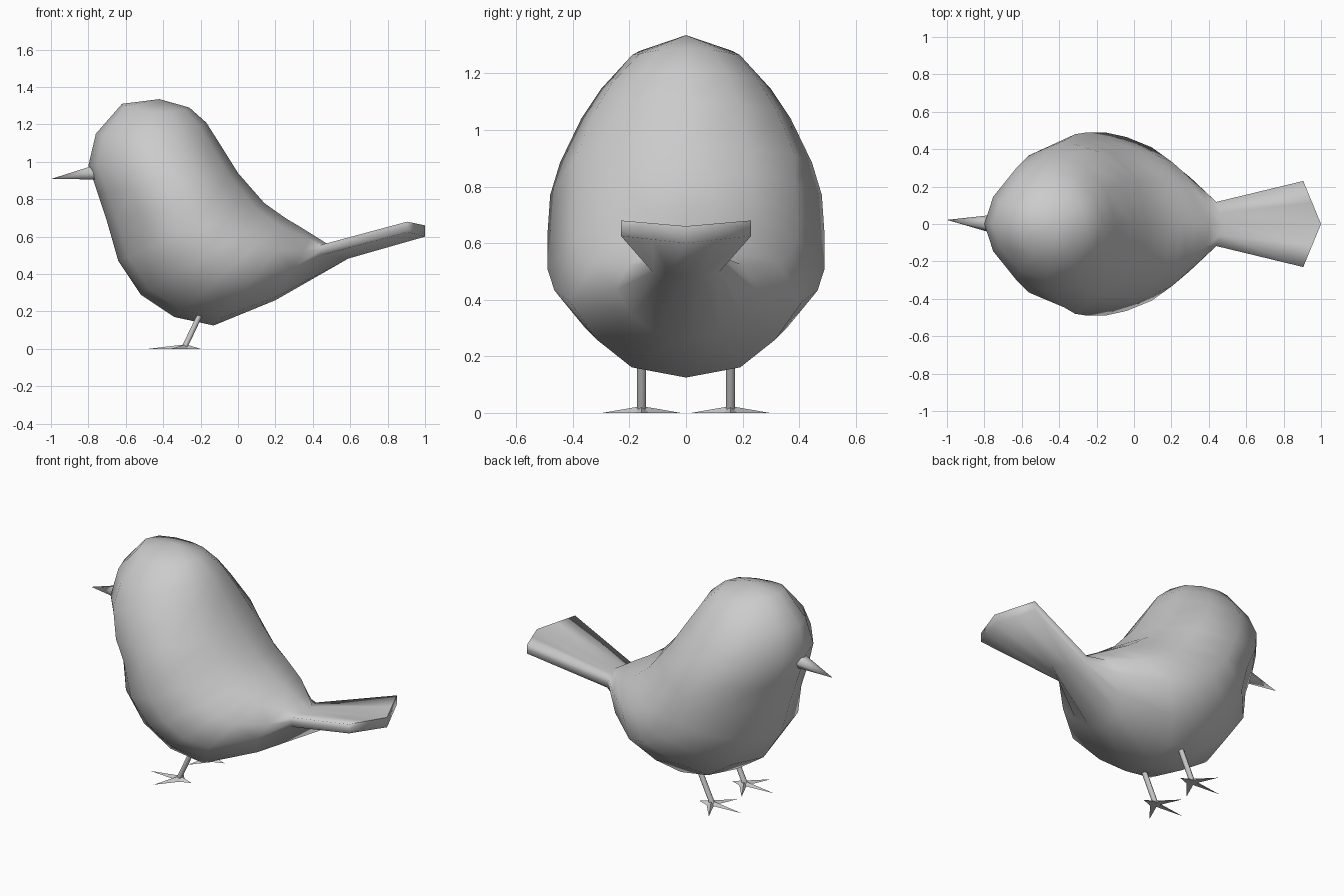
import bpy, bmesh
from math import sin, cos, pi, radians
from mathutils import Vector

if "Cube" in bpy.data.objects:
    bpy.data.objects.remove(bpy.data.objects["Cube"])


def finish(name, bm, angle=None):
    bmesh.ops.recalc_face_normals(bm, faces=bm.faces[:])
    mesh = bpy.data.meshes.new(name)
    bm.to_mesh(mesh)
    bm.free()
    obj = bpy.data.objects.new(name, mesh)
    bpy.context.collection.objects.link(obj)
    bpy.ops.object.select_all(action='DESELECT')
    obj.select_set(True)
    bpy.context.view_layer.objects.active = obj
    if angle:
        bpy.ops.object.shade_smooth_by_angle(angle=radians(angle))
    return obj


def loft(bm, rings):
    """Join closed rings of points; a ring of one point is a tip."""
    loops = [[bm.verts.new(p) for p in ring] for ring in rings]
    for a, b in zip(loops, loops[1:]):
        n = max(len(a), len(b))
        for i in range(n):
            j = (i + 1) % n
            if len(a) == 1:
                bm.faces.new((a[0], b[i], b[j]))
            elif len(b) == 1:
                bm.faces.new((a[i], b[0], a[j]))
            else:
                bm.faces.new((a[i], b[i], b[j], a[j]))
    # Caps are two halves, so a creased end stays clean
    for end in (loops[0], loops[-1]):
        if len(end) > 2:
            h = len(end) // 2
            bm.faces.new(end[:h + 1])
            bm.faces.new(end[h:] + end[:1])


def tail_ring(under, low, high, over):
    """Twelve points round the blade: underside centre, corners, top centre."""
    under, low, high, over = map(Vector, (under, low, high, over))
    half = [under, (under + low) / 2, low, (low + high) / 2,
            high, (high + over) / 2, over]
    return half + [Vector((p.x, -p.y, p.z)) for p in half[5:0:-1]]


def body_ring(k, fx, fz, bx, bz, w, sides=12):
    """Tilted ring from chest to back; the head narrows toward the beak."""
    mid = Vector(((fx + bx) / 2, 0, (fz + bz) / 2))
    arm = Vector((fx, 0, fz)) - mid
    sag = 0.035 if k < 2 else 0
    ring = []
    for i in range(sides):
        s, c = sin(2 * pi * i / sides), cos(2 * pi * i / sides)
        y = w * s
        if k > 3:
            pinch = 0.3 if k > 5 and c > 0 else 0.2
            y *= 1 - pinch * s * s * abs(c)
        if 0 < k < 5 and c > 0.01:
            y *= abs(s) ** 0.35
        ring.append(mid + arm * c + Vector((0, y, -sag * s * s)))
    return ring


# Body: rings fan round from the crown, through the breast, to the tail root
# chest x, chest z, back x, back z, half width
sections = [
    (-0.62, 1.31, -0.26, 1.29, 0.19),
    (-0.76, 1.15, -0.17, 1.21, 0.30),
    (-0.80, 0.98, -0.10, 1.10, 0.37),
    (-0.75, 0.83, 0.00, 0.94, 0.445),
    (-0.70, 0.68, 0.07, 0.86, 0.48),
    (-0.64, 0.47, 0.14, 0.78, 0.49),
    (-0.52, 0.29, 0.21, 0.73, 0.49),
    (-0.34, 0.17, 0.26, 0.695, 0.465),
    (-0.13, 0.125, 0.32, 0.66, 0.41),
    (0.20, 0.26, 0.40, 0.61, 0.25),
]
rings = [[(-0.42, 0, 1.335)]]
rings += [body_ring(k, *s) for k, s in enumerate(sections)]

# Tail: flared blade growing out of the body, with a pointed end
rings.append(tail_ring((0.59, 0, 0.483), (0.44, 0.118, 0.498),
                       (0.44, 0.118, 0.555), (0.48, 0, 0.56)))
rings.append(tail_ring((1.0, 0, 0.60), (0.905, 0.23, 0.625),
                       (0.905, 0.23, 0.68), (1.0, 0, 0.66)))
bm = bmesh.new()
loft(bm, rings)
finish("body_and_tail", bm, 95)

# Beak: small tapered spike
bm = bmesh.new()
base = [(-0.76, 0.048 * cos(i * pi / 3), 0.945 + 0.045 * sin(i * pi / 3)) for i in range(6)]
loft(bm, [base, [(-1.0, 0.022, 0.908)]])
finish("beak", bm, 65)

for side, y in (("left", -0.157), ("right", 0.157)):
    # Leg: thin slanted rod
    bm = bmesh.new()
    loft(bm, [[(x + 0.016 * cos(a), y + 0.016 * sin(a), z)
               for a in (2 * pi * i / 8 for i in range(8))]
              for x, z in ((-0.285, 0.01), (-0.19, 0.21))])
    finish(side + "_leg", bm, 50)

    # Foot: star of four pointed toes, flat underneath
    hub = Vector((-0.28, y, 0))
    toes = [(0, 0.08), (120, 0.16), (180, 0.20), (240, 0.16)]
    star = []
    for i, (deg, length) in enumerate(toes):
        following = toes[(i + 1) % 4][0] + (360 if i == 3 else 0)
        for ang, r in ((deg, length), ((deg + following) / 2, 0.028)):
            star.append(hub + Vector((r * cos(radians(ang)), r * sin(radians(ang)), 0)))
    bm = bmesh.new()
    loft(bm, [star, [hub + Vector((0, 0, 0.024))]])
    finish(side + "_foot", bm)
